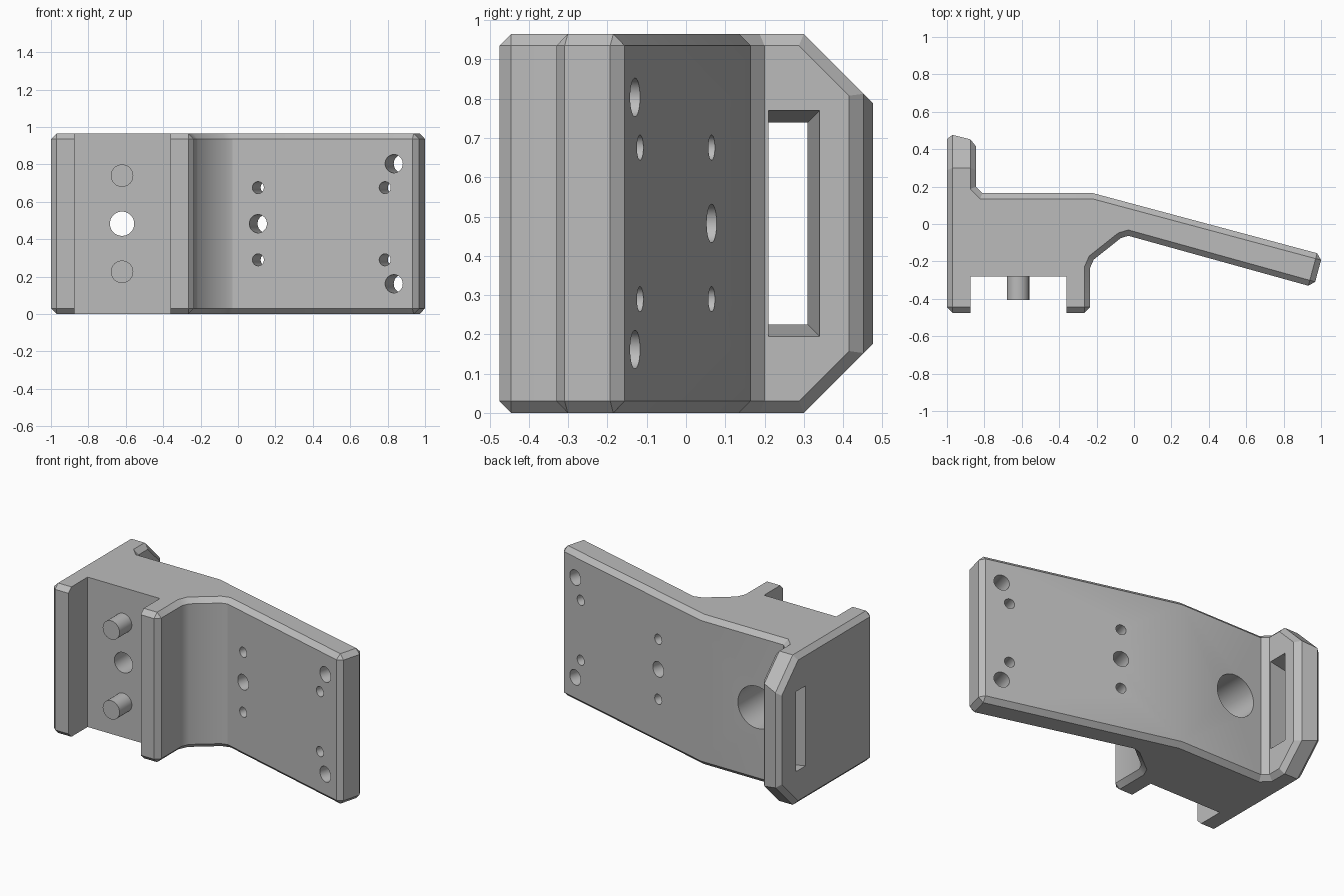
import bpy, bmesh, math
from mathutils import Vector

cube = bpy.data.objects.get("Cube")
if cube:
    bpy.data.objects.remove(cube, do_unlink=True)

H = 0.965            # bracket height
MID = H / 2
CHAMFER = 0.03
TILT = math.radians(15)

grey = bpy.data.materials.new("plain grey")
grey.use_nodes = True
grey.diffuse_color = (0.5, 0.5, 0.5, 1)
grey.node_tree.nodes["Principled BSDF"].inputs["Base Color"].default_value = (0.5, 0.5, 0.5, 1)


def make_object(name, bm):
    bmesh.ops.recalc_face_normals(bm, faces=bm.faces)
    mesh = bpy.data.meshes.new(name)
    bm.to_mesh(mesh)
    bm.free()
    mesh.materials.append(grey)
    obj = bpy.data.objects.new(name, mesh)
    bpy.context.collection.objects.link(obj)
    return obj


def cylinder(name, start, end, radius):
    start, end = Vector(start), Vector(end)
    axis = end - start
    bm = bmesh.new()
    bmesh.ops.create_cone(bm, cap_ends=True, segments=48, radius1=radius,
                          radius2=radius, depth=axis.length)
    bmesh.ops.rotate(bm, verts=bm.verts,
                     matrix=axis.to_track_quat('Z', 'Y').to_matrix())
    bmesh.ops.translate(bm, verts=bm.verts, vec=(start + end) / 2)
    return make_object(name, bm)


def cut(target, cutter):
    cutter.hide_render = True
    mod = target.modifiers.new("cut", 'BOOLEAN')
    mod.operation = 'DIFFERENCE'
    mod.solver = 'EXACT'
    mod.object = cutter
    bpy.context.view_layer.objects.active = target
    bpy.ops.object.modifier_apply(modifier=mod.name)
    bpy.data.objects.remove(cutter, do_unlink=True)


# Body: plan profile with clamp legs, tilted plate and strap tab
profile = [(-1, -0.475), (-0.875, -0.475), (-0.875, -0.28), (-0.36, -0.28),
           (-0.36, -0.475), (-0.235, -0.475), (-0.235, -0.235), (-0.215, -0.19),
           (-0.07, -0.075), (-0.03, -0.063), (0.961, -0.338), (1.008, -0.164),
           (-0.22, 0.165), (-0.81, 0.165), (-0.845, 0.2), (-0.845, 0.445),
           (-1, 0.484)]
bm = bmesh.new()
base = bm.faces.new([bm.verts.new((x, y, 0)) for x, y in profile])
top = bmesh.ops.extrude_face_region(bm, geom=[base])["geom"]
bmesh.ops.translate(bm, vec=(0, 0, H),
                    verts=[v for v in top if isinstance(v, bmesh.types.BMVert)])

# Slanted corners of the strap tab
for side in (1, -1):
    bmesh.ops.bisect_plane(bm, geom=bm.verts[:] + bm.edges[:] + bm.faces[:],
                           plane_co=(0, 0.3, MID + side * MID),
                           plane_no=(0, 1, side), clear_outer=True)
    bmesh.ops.holes_fill(bm, edges=[e for e in bm.edges if e.is_boundary])
bmesh.ops.recalc_face_normals(bm, faces=bm.faces)


# Chamfer every sharp outer edge except those around the clamp channel
def in_channel(v):
    return -0.88 < v.co.x < -0.35 and v.co.y < -0.2


edges = [e for e in bm.edges if e.calc_face_angle_signed(0) > 0.9
         and not all(in_channel(v) for v in e.verts)]
bmesh.ops.bevel(bm, geom=edges, offset=CHAMFER, offset_type='OFFSET', segments=1,
                profile=0.5, affect='EDGES', clamp_overlap=False)
body = make_object("bracket_body", bm)

# Tapered strap slot through the tab
bm = bmesh.new()
rings = []
for x, grow in ((-1.05, -0.01), (-0.8, 0.039)):
    y0, y1, half = 0.21, 0.31 + grow, 0.2575 + grow
    rings.append([bm.verts.new((x, y, MID + z)) for y, z in
                  ((y0, -half), (y1, -half), (y1, half), (y0, half))])
a, b = rings
bm.faces.new(a)
bm.faces.new(b)
for i in range(4):
    j = (i + 1) % 4
    bm.faces.new((a[i], a[j], b[j], b[i]))
cut(body, make_object("slot_cutter", bm))

# Main bolt hole with a wide counterbore at the back
cut(body, cylinder("bolt_cutter", (-0.62, -0.5, MID), (-0.62, 0.1, MID), 0.065))
cut(body, cylinder("counterbore_cutter", (-0.62, -0.1, MID), (-0.62, 0.4, MID), 0.135))

# Mounting holes, square to the tilted plate: x on back face, height offset, radius
normal = Vector((math.sin(TILT), math.cos(TILT), 0))
holes = [(0.152, 0, 0.049)]
for s in (1, -1):
    holes += [(0.152, s * 0.193, 0.032), (0.832, s * 0.193, 0.032),
              (0.88, s * 0.321, 0.049)]
for x, dz, r in holes:
    centre = Vector((x, 0.165 - math.tan(TILT) * (x + 0.22), MID + dz))
    cut(body, cylinder("hole_cutter", centre - normal * 0.35, centre + normal * 0.1, r))

# Locating pins in the channel
pins = [cylinder(name, (-0.62, -0.405, MID + dz), (-0.62, -0.27, MID + dz), 0.06)
        for name, dz in (("upper_pin", 0.257), ("lower_pin", -0.257))]

# Smooth shading with sharp edges kept
bpy.ops.object.select_all(action='DESELECT')
for obj in [body] + pins:
    obj.select_set(True)
bpy.context.view_layer.objects.active = body
bpy.ops.object.shade_smooth_by_angle(angle=math.radians(30))
